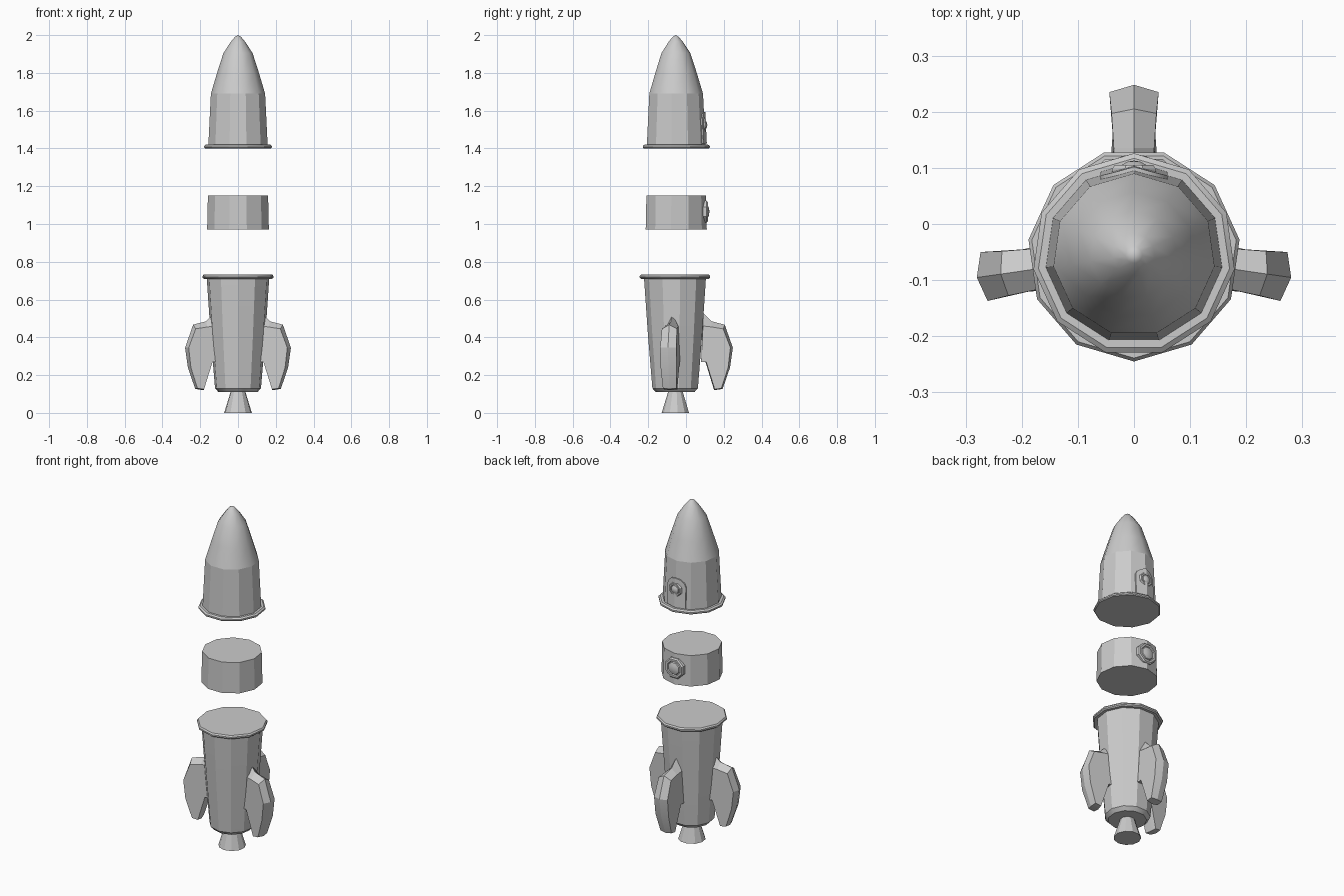
import bpy, bmesh, math
from mathutils import Matrix

if "Cube" in bpy.data.objects:
    bpy.data.objects.remove(bpy.data.objects["Cube"])

CY = -0.055          # rocket axis in y
SIDES = 11
UP = math.pi / 2     # phase: a corner points to +y
DOWN = -math.pi / 2  # phase: a corner points to -y


def finish(name, bm, angle=30):
    bmesh.ops.recalc_face_normals(bm, faces=bm.faces)
    me = bpy.data.meshes.new(name)
    bm.to_mesh(me)
    bm.free()
    ob = bpy.data.objects.new(name, me)
    bpy.context.collection.objects.link(ob)
    bpy.ops.object.select_all(action='DESELECT')
    ob.select_set(True)
    bpy.context.view_layer.objects.active = ob
    bpy.ops.object.shade_smooth_by_angle(angle=math.radians(angle))
    return ob


def lathe(name, profile, phase=UP, sides=SIDES, matrix=None, angle=30):
    """Closed turned solid from (radius, z) pairs, capped at both ends."""
    bm = bmesh.new()
    rings = []
    for r, z in profile:
        if r == 0:
            rings.append([bm.verts.new((0, 0, z))])
        else:
            rings.append([bm.verts.new((r * math.cos(phase + math.tau * i / sides),
                                        r * math.sin(phase + math.tau * i / sides), z))
                          for i in range(sides)])
    for a, b in zip(rings, rings[1:]):
        for i in range(sides):
            j = (i + 1) % sides
            if len(b) == 1:
                bm.faces.new((a[i], a[j], b[0]))
            else:
                bm.faces.new((a[i], a[j], b[j], b[i]))
    for ring in (rings[0], rings[-1]):
        if len(ring) > 1:
            bm.faces.new(ring)
    bmesh.ops.transform(bm, matrix=matrix or Matrix.Translation((0, CY, 0)), verts=bm.verts)
    return finish(name, bm, angle)


# Upper stage: nose, cabin and bottom flange
lathe("nose_cone", [(0.145, 1.69), (0.142, 1.70), (0.112, 1.80), (0.078, 1.905),
                    (0.038, 1.965), (0.015, 1.992), (0, 2.0)], angle=40)
lathe("cabin", [(0.159, 1.41), (0.145, 1.69)])
lathe("cabin_flange", [(0.176, 1.40), (0.181, 1.405), (0.181, 1.413), (0.172, 1.42)])

# Middle stage
lathe("middle_section", [(0.165, 0.97), (0.161, 1.15)])

# Lower stage: tank, top flange and nozzle
lathe("tank", [(0.104, 0.11), (0.123, 0.13), (0.147, 0.42), (0.167, 0.71)], DOWN)
lathe("tank_flange", [(0.183, 0.71), (0.19, 0.716), (0.19, 0.724), (0.184, 0.732)], DOWN)
lathe("nozzle", [(0.074, 0), (0.040, 0.11)], DOWN)


# Fins: ridged blades, flat on the sides and pointed along the edge
def fin(name, angle, shift):
    # radius and z of the side outline, radius and z of the ridge, half thickness
    outline = [(0.125, 0.46, 0.125, 0.53, 0.036),
               (0.170, 0.455, 0.170, 0.485, 0.036),
               (0.232, 0.445, 0.240, 0.467, 0.040),
               (0.270, 0.345, 0.283, 0.345, 0.044),
               (0.258, 0.24, 0.268, 0.24, 0.043),
               (0.222, 0.13, 0.229, 0.127, 0.036),
               (0.187, 0.125, 0.184, 0.120, 0.036),
               (0.142, 0.27, 0.138, 0.27, 0.042),
               (0.115, 0.27, 0.115, 0.27, 0.042)]
    bm = bmesh.new()
    left = [bm.verts.new((r + shift, -t, z)) for r, z, _, _, t in outline]
    ridge = [bm.verts.new((r + shift, 0, z)) for _, _, r, z, _ in outline]
    right = [bm.verts.new((r + shift, t, z)) for r, z, _, _, t in outline]
    n = len(outline)
    for a, b in ((left, ridge), (ridge, right)):
        for i in range(n):
            j = (i + 1) % n
            bm.faces.new((a[i], a[j], b[j], b[i]))
    bm.faces.new(left)
    bm.faces.new(right)
    m = Matrix.Translation((0, CY, 0)) @ Matrix.Rotation(math.radians(angle), 4, 'Z')
    bmesh.ops.transform(bm, matrix=m, verts=bm.verts)
    return finish(name, bm, 20)


for name, angle, shift in (("back_fin", 90, 0.02), ("right_fin", -8.2, 0), ("left_fin", 188.2, 0)):
    fin(name, angle, shift)


# Hatch: arched plate folded over the cabin corner
def hatch():
    bm = bmesh.new()
    cols = []
    for x in (-0.06, -0.05, -0.03, 0, 0.03, 0.05, 0.06):
        top = 1.53 + math.sqrt(max(0, 0.062 ** 2 - x * x))
        col = []
        for depth in (-0.012, 0.007):
            for z in (1.425, top):
                r = 0.159 - 0.05 * (z - 1.41)
                col.append(bm.verts.new((x, CY + r - 0.294 * abs(x) + depth, z)))
        cols.append(col)
    for a, b in zip(cols, cols[1:]):
        for i, j in ((0, 1), (1, 3), (3, 2), (2, 0)):
            bm.faces.new((a[i], a[j], b[j], b[i]))
    for c in (cols[0], cols[-1]):
        bm.faces.new((c[0], c[1], c[3], c[2]))
    finish("hatch", bm)


hatch()


# Portholes: faceted rim with a domed pane, facing +y
def porthole(name, radius, y, z):
    m = Matrix.Translation((0, y, z)) @ Matrix.Rotation(-math.pi / 2, 4, 'X')
    s = radius / 0.06
    prof = [(0.06, -0.03), (0.06, 0.0), (0.053, 0.007), (0.042, 0.007), (0.038, 0.001),
            (0.034, 0.007), (0.018, 0.013), (0, 0.015)]
    lathe(name, [(r * s, d) for r, d in prof], math.pi / 8, 8, m)


porthole("cabin_porthole", 0.042, CY + 0.153, 1.525)
porthole("middle_porthole", 0.063, CY + 0.164, 1.065)
